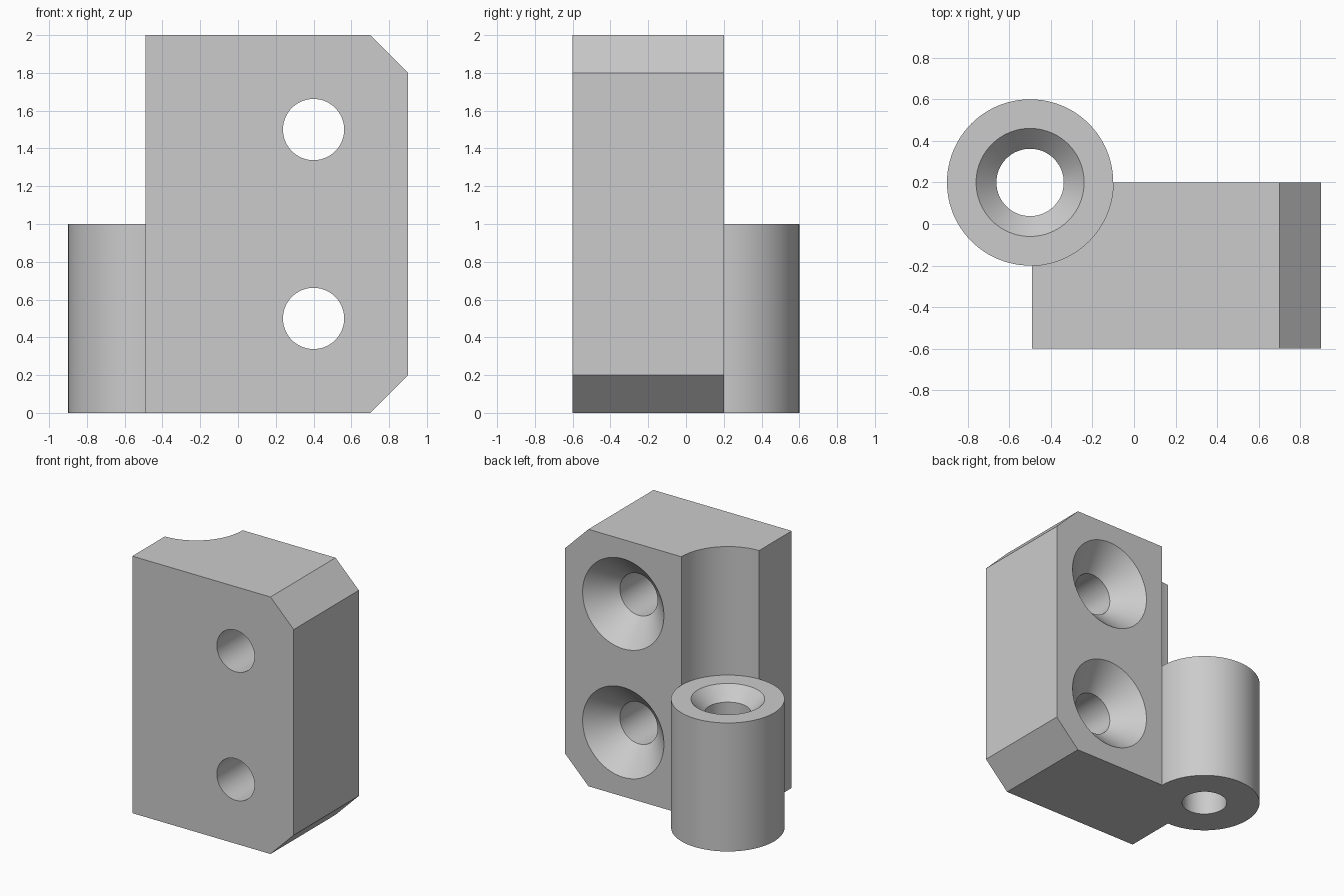
import bpy
import bmesh
from math import pi

default = bpy.data.objects.get("Cube")
if default:
    bpy.data.objects.remove(default, do_unlink=True)

grey = bpy.data.materials.new("light_grey")
grey.use_nodes = True
colour = (0.6, 0.6, 0.6, 1)
grey.diffuse_color = colour
grey.node_tree.nodes["Principled BSDF"].inputs["Base Color"].default_value = colour

PIN_X, PIN_Y = -0.5, 0.2
BARREL_R, HOLE_R = 0.4, 0.162
BACK, FRONT = 0.2, -0.6


def lathe(name, rings, origin, rot_x=0):
    """Closed round solid from (radius, height) rings along its own axis."""
    bm = bmesh.new()
    loops = []
    for radius, height in rings:
        ring = bmesh.ops.create_circle(bm, segments=96, radius=radius)["verts"]
        for v in ring:
            v.co.z = height
        loops.append(ring)
    for low, high in zip(loops, loops[1:]):
        for i in range(len(low)):
            bm.faces.new((low[i - 1], low[i], high[i], high[i - 1]))
    bm.faces.new(loops[0])
    bm.faces.new(loops[-1])
    return finish(name, bm, origin, rot_x)


def finish(name, bm, origin=(0, 0, 0), rot_x=0):
    bmesh.ops.recalc_face_normals(bm, faces=bm.faces)
    mesh = bpy.data.meshes.new(name)
    bm.to_mesh(mesh)
    bm.free()
    mesh.materials.append(grey)
    obj = bpy.data.objects.new(name, mesh)
    obj.location = origin
    obj.rotation_euler.x = rot_x
    bpy.context.collection.objects.link(obj)
    return obj


def combine(target, tool, operation):
    """Apply a boolean and discard the tool."""
    bpy.context.view_layer.objects.active = target
    mod = target.modifiers.new(operation, "BOOLEAN")
    mod.operation = operation
    mod.solver = "EXACT"
    mod.object = tool
    bpy.ops.object.modifier_apply(modifier=mod.name)
    bpy.data.objects.remove(tool, do_unlink=True)


# Leaf block with two chamfered outer corners
outline = [(-0.49, 0), (0.7, 0), (0.9, 0.2), (0.9, 1.8), (0.7, 2), (-0.49, 2)]
bm = bmesh.new()
face = bm.faces.new([bm.verts.new((x, FRONT, z)) for x, z in outline])
extruded = bmesh.ops.extrude_face_region(bm, geom=[face])["geom"]
bmesh.ops.translate(bm, vec=(0, BACK - FRONT, 0),
                    verts=[v for v in extruded if isinstance(v, bmesh.types.BMVert)])
hinge = finish("hinge_leaf", bm)

# Clearance for the mating barrel, above the fixed barrel
combine(hinge, lathe("clearance_cutter", [(BARREL_R, 1), (BARREL_R, 2.2)],
                     (PIN_X, PIN_Y, 0)), "DIFFERENCE")

# Barrel, then its countersunk pin hole
combine(hinge, lathe("barrel", [(BARREL_R, 0), (BARREL_R, 1)],
                     (PIN_X, PIN_Y, 0)), "UNION")
combine(hinge, lathe("pin_cutter", [(HOLE_R, -0.1), (HOLE_R, 0.9), (0.26, 1), (0.26, 1.1)],
                     (PIN_X, PIN_Y, 0)), "DIFFERENCE")

# Screw holes, countersunk from the back
for z in (0.5, 1.5):
    combine(hinge, lathe("screw_cutter",
                         [(HOLE_R, -1), (HOLE_R, -0.19), (0.35, 0), (0.35, 0.1)],
                         (0.4, BACK, z), -pi / 2), "DIFFERENCE")

# Smooth round walls, crisp edges
bpy.ops.object.select_all(action="DESELECT")
hinge.select_set(True)
bpy.context.view_layer.objects.active = hinge
bpy.ops.object.shade_smooth_by_angle(angle=pi / 6)
